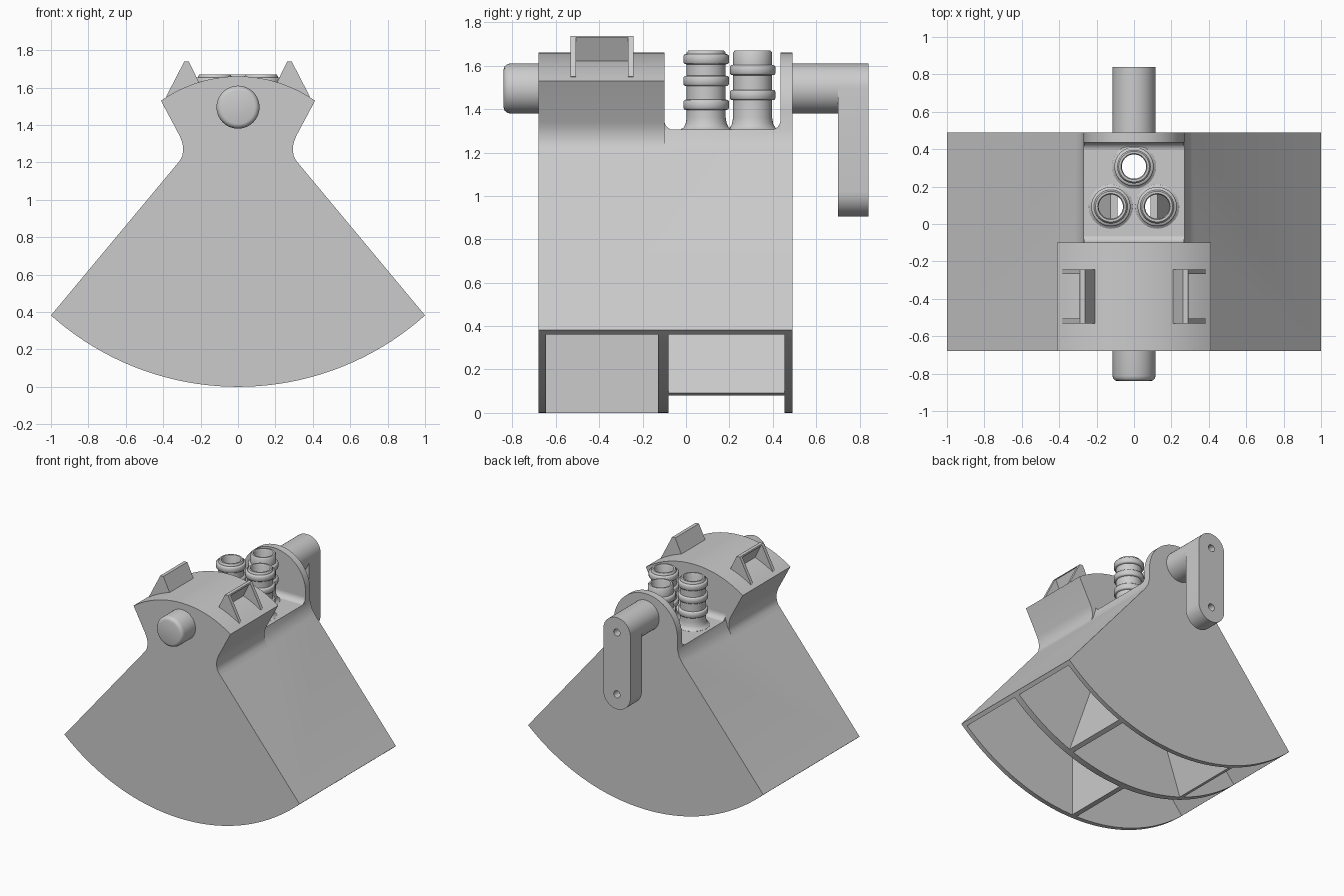
import bpy, bmesh, math
from mathutils import Matrix

if "Cube" in bpy.data.objects:
    bpy.data.objects.remove(bpy.data.objects["Cube"], do_unlink=True)

grey = bpy.data.materials.new("plain_grey")
grey.use_nodes = True
colour = (0.6, 0.6, 0.6, 1)
grey.diffuse_color = colour
grey.node_tree.nodes["Principled BSDF"].inputs["Base Color"].default_value = colour


def finish(name, bm):
    bmesh.ops.recalc_face_normals(bm, faces=bm.faces)
    me = bpy.data.meshes.new(name)
    bm.to_mesh(me)
    bm.free()
    me.materials.append(grey)
    ob = bpy.data.objects.new(name, me)
    bpy.context.collection.objects.link(ob)
    return ob


def prism(name, pts, lo, hi, axis="y"):
    """Extrude an (a, z) outline along y or x."""
    bm = bmesh.new()
    place = (lambda a, z, d: (a, d, z)) if axis == "y" else (lambda a, z, d: (d, a, z))
    face = bm.faces.new([bm.verts.new(place(a, z, lo)) for a, z in pts])
    ext = bmesh.ops.extrude_face_region(bm, geom=[face])
    verts = [v for v in ext["geom"] if isinstance(v, bmesh.types.BMVert)]
    bmesh.ops.translate(bm, verts=verts, vec=place(0, 0, hi - lo))
    return finish(name, bm)


def lathe(name, pts, matrix, closed, n=40):
    """Spin an (r, z) outline around z, then place it."""
    bm = bmesh.new()
    vs = [bm.verts.new((r, 0, z)) for r, z in pts]
    edges = [bm.edges.new(p) for p in zip(vs, vs[1:])]
    if closed:
        edges.append(bm.edges.new((vs[-1], vs[0])))
    bmesh.ops.spin(bm, geom=vs + edges, axis=(0, 0, 1), cent=(0, 0, 0),
                   angle=math.tau, steps=n)
    bmesh.ops.remove_doubles(bm, verts=bm.verts, dist=1e-5)
    bmesh.ops.transform(bm, matrix=matrix, verts=bm.verts)
    return finish(name, bm)


def arc(cx, cz, r, a0, a1, n):
    return [(cx + r * math.cos(math.radians(a0 + (a1 - a0) * i / n)),
             cz + r * math.sin(math.radians(a0 + (a1 - a0) * i / n))) for i in range(n + 1)]


def mirrored(pts):
    """Right-hand outline plus its mirror image, as one loop."""
    return pts + [(-x, z) for x, z in reversed(pts) if abs(x) > 1e-6]


def flip(pts, s):
    return [(s * x, z) for x, z in pts]


def boolean(ob, other, op):
    bpy.context.view_layer.objects.active = ob
    mod = ob.modifiers.new("bool", "BOOLEAN")
    mod.operation, mod.object, mod.solver = op, other, "EXACT"
    bpy.ops.object.modifier_apply(modifier=mod.name)
    bpy.data.objects.remove(other, do_unlink=True)


def smooth(ob, angle=30):
    bpy.ops.object.select_all(action="DESELECT")
    ob.select_set(True)
    bpy.context.view_layer.objects.active = ob
    bpy.ops.object.shade_smooth_by_angle(angle=math.radians(angle))


FRONT, BACK, STEP = -0.68, 0.49, -0.1
PIVOT = 1.495

# Sector-shaped hull with a curved underside
edge = math.degrees(math.asin(1 / 1.5))
hull = arc(0, 1.5, 1.5, -90, -90 + edge, 24) + [(0.31, 1.21), (0.285, 1.25), (0.27, 1.305)]
body = prism("sector_body", mirrored(hull), FRONT, BACK)

# Flared head with an arched top, and the rounded rear tab
neck = [(0.33, 1.186), (0.309, 1.212), (0.298, 1.235), (0.294, 1.26), (0.295, 1.29),
        (0.301, 1.315), (0.312, 1.342), (0.412, 1.53)]
crown = arc(0, 0.946, 0.714, 54.8, 90, 14)[1:]
boolean(body, prism("head", mirrored(neck + crown), FRONT, STEP), "UNION")
tab = [(0.27, 1.27)] + arc(0, 1.39, 0.27, 0, 90, 16)
boolean(body, prism("rear_tab", mirrored(tab[:-1] + [(0, 1.66)]), 0.435, BACK), "UNION")

# Open compartments below: two in front, three behind
wall_out = [(1.448, -0.2), (0.228, 1.25)]
for s in (1, -1):
    front_bay = [(0.02, -0.2)] + wall_out + [(0.02, 1.25)]
    side_bay = [(0.621, -0.2)] + wall_out + [(0.108, 1.25)]
    boolean(body, prism("front_bay", flip(front_bay, s), -0.645, -0.13), "DIFFERENCE")
    boolean(body, prism("side_bay", flip(side_bay, s), -0.08, 0.455), "DIFFERENCE")
boolean(body, prism("middle_bay", mirrored([(0.583, -0.2), (0.07, 1.25)]), -0.08, 0.455),
        "DIFFERENCE")

# Hose connectors: ringed hollow tubes over holes in the roof
BORE = 0.065


def connector(name, x, y, rings):
    hole = lathe("hole", [(0, 1.2), (BORE, 1.2), (BORE, 1.5), (0, 1.5)],
                 Matrix.Translation((x, y, 0)), False)
    boolean(body, hole, "DIFFERENCE")
    pts = [(BORE, 1.28), (0.118, 1.28), (0.118, 1.306), (0.104, 1.315), (0.095, 1.332),
           (0.09, 1.36)]
    for z in rings:
        pts += [(0.09, z - 0.024), (0.1, z - 0.022), (0.105, z - 0.016),
                (0.105, z + 0.016), (0.1, z + 0.022), (0.09, z + 0.024)]
    pts += [(0.09, 1.66), (0.082, 1.67), (0.07, 1.67), (BORE, 1.66)]
    smooth(lathe(name, pts, Matrix.Translation((x, y, 0)), True), 40)


connector("left_connector", 0.124, 0.093, (1.42, 1.53, 1.63))
connector("right_connector", -0.124, 0.093, (1.42, 1.53, 1.63))
connector("rear_connector", 0, 0.307, (1.465, 1.58))
smooth(body)

# Rounded corners where the roof meets the head and the tab
for name, y, s in (("head_fillet", STEP, 1), ("tab_fillet", 0.435, -1)):
    r = 0.045
    curve = [(y + s * (r + a), 1.304 + r + z) for a, z in arc(0, 0, r, 180, 270, 8)]
    smooth(prism(name, curve + [(y + s * r, 1.29), (y - s * 0.01, 1.29), (y - s * 0.01, 1.304 + r)],
                 -0.268, 0.268, "x"))

# Sighting ears on the head, hollow on the outer side
for side, s in (("left", 1), ("right", -1)):
    shape = [(0.2, 1.6), (0.21, 1.63), (0.262, 1.738), (0.288, 1.738), (0.385, 1.55), (0.36, 1.53)]
    ear = prism(side + "_ear", flip(shape, s), -0.532, -0.242)
    pocket = [(0.232, 1.618), (0.286, 1.73), (0.4, 1.73), (0.42, 1.54), (0.38, 1.548)]
    boolean(ear, prism("pocket", flip(pocket, s), -0.506, -0.268), "DIFFERENCE")

# Front pivot stub with a softened end
to_front = Matrix.Translation((0, 0, PIVOT)) @ Matrix.Rotation(math.radians(90), 4, "X")
stub = [(0, 0.84), (0.09, 0.84), (0.102, 0.836), (0.111, 0.826), (0.115, 0.812), (0.115, 0.6)]
smooth(lathe("front_pivot", stub, to_front, False), 40)

# Rear shaft and drilled crank arm
smooth(prism("rear_shaft", arc(0, PIVOT, 0.115, 0, 360, 40)[:-1], 0.47, 0.71))
arm = prism("crank_arm", arc(0, PIVOT, 0.115, 0, 180, 20) + arc(0, 1.02, 0.115, 180, 360, 20),
            0.7, 0.84)
for z in (PIVOT, 1.02):
    boolean(arm, prism("drill", arc(0, z, 0.027, 0, 360, 20)[:-1], 0.72, 0.9), "DIFFERENCE")
smooth(arm)
